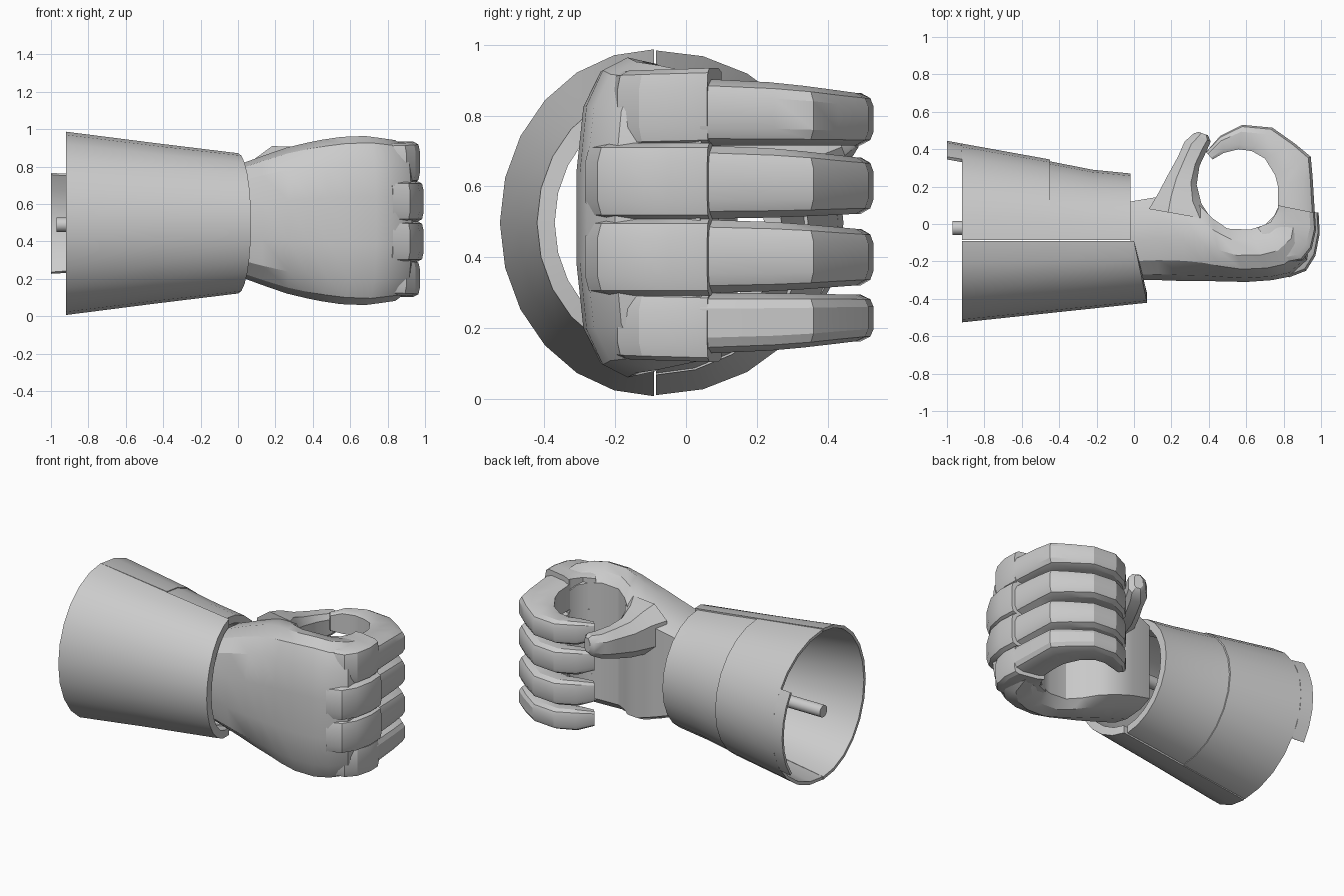
import bpy, bmesh, math
from mathutils import Vector

cube = bpy.data.objects.get("Cube")
if cube:
    bpy.data.objects.remove(cube, do_unlink=True)

grey = bpy.data.materials.new("plain grey")
grey.use_nodes = True
COLOUR = (0.6, 0.6, 0.6, 1)
grey.diffuse_color = COLOUR
grey.node_tree.nodes["Principled BSDF"].inputs["Base Color"].default_value = COLOUR


def loft(name, sections, angle=30):
    """Skin matching closed loops and close both ends with strips of quads."""
    bm = bmesh.new()
    rings = [[bm.verts.new(p) for p in s] for s in sections]
    n = len(rings[0])
    for a, b in zip(rings, rings[1:]):
        for i in range(n):
            j = (i + 1) % n
            bm.faces.new((a[i], a[j], b[j], b[i]))
    for r in (rings[0], rings[-1]):
        for i in range(n // 2 - 1):
            bm.faces.new((r[i], r[i + 1], r[n - 2 - i], r[n - 1 - i]))
    bmesh.ops.recalc_face_normals(bm, faces=bm.faces)
    me = bpy.data.meshes.new(name)
    bm.to_mesh(me)
    bm.free()
    me.materials.append(grey)
    ob = bpy.data.objects.new(name, me)
    bpy.context.collection.objects.link(ob)
    bpy.ops.object.select_all(action='DESELECT')
    ob.select_set(True)
    bpy.context.view_layer.objects.active = ob
    bpy.ops.object.shade_smooth_by_angle(angle=math.radians(angle))


def section(inner, outer, z, half, shape):
    """Loop across a limb: shape gives (inner-to-outer fraction, height fraction)."""
    a, b = Vector(inner), Vector(outer)
    pts = []
    for side in (1, -1):
        for t, h in (shape if side == 1 else shape[::-1]):
            p = a.lerp(b, t)
            pts.append((p.x, p.y, z + side * h * half))
    return pts


# Cuff: two half shells that meet along a thin side gap, thicker at the wrist
SPLIT, MID = -0.088, 0.497


def shell(name, side, stations, spread=90, bulge=0.0, steps=12):
    sections = []
    for k, (x, ry, rz) in enumerate(stations):
        wall = 0.05 + 0.033 * x
        loop = []
        for w in (0, wall):
            arc = []
            for i in range(steps + 1):
                a = math.radians(-spread + 2 * spread * i / steps)
                push = bulge * math.cos(a) if k == len(stations) - 1 else 0
                arc.append((x + push, SPLIT + side * (0.003 + (ry - w) * math.cos(a)),
                            MID + (rz - w) * math.sin(a)))
            loop += arc if w == 0 else arc[::-1]
        sections.append(loop)
    loft(name, sections)


shell("front_cuff", -1, [(-0.92, 0.435, 0.49), (-0.45, 0.385, 0.43), (0, 0.33, 0.375)],
      bulge=0.07)
shell("back_cuff", 1, [(-0.92, 0.515, 0.487), (-0.45, 0.43, 0.43)])
shell("back_cuff_wrist", 1, [(-0.45, 0.42, 0.425), (-0.22, 0.375, 0.395), (-0.02, 0.355, 0.372)])
shell("back_cuff_tab", 1, [(-1, 0.53, 0.495), (-0.92, 0.515, 0.487)], spread=33, steps=6)

# Connecting rod through the cuff
bpy.ops.mesh.primitive_cylinder_add(vertices=16, radius=0.038, depth=1.0,
                                    location=(-0.47, -0.022, 0.49),
                                    rotation=(0, math.pi / 2, 0))
rod = bpy.context.object
rod.name = "connecting_rod"
rod.data.materials.append(grey)
bpy.ops.object.shade_smooth_by_angle(angle=math.radians(30))

# Palm, rounded over the back of the hand and running on inside the knuckles
PALM = [(0, 0.84), (0.2, 0.96), (0.5, 1), (0.76, 0.92), (0.93, 0.7), (1, 0.28)]
palm = [((-0.02, 0.12), (-0.02, -0.3), 0.29), ((0.13, 0.145), (0.13, -0.3), 0.345),
        ((0.25, 0.145), (0.27, -0.305), 0.39), ((0.35, 0.1), (0.38, -0.305), 0.415),
        ((0.42, 0.03), (0.48, -0.307), 0.432), ((0.5, -0.025), (0.6, -0.31), 0.447),
        ((0.62, -0.03), (0.74, -0.3), 0.452), ((0.7, -0.005), (0.84, -0.28), 0.44),
        ((0.75, 0.045), (0.93, -0.2), 0.43), ((0.77, 0.09), (0.965, 0.04), 0.4)]
loft("palm", [section(a, b, 0.512, h, PALM) for a, b, h in palm])

# Fingers: a knuckle block each, then a curled finger around the grip hole
FINGER = [(0, 0.88), (0.2, 1), (0.72, 1), (0.93, 0.8), (1, 0.48)]
KNUCKLE = [(0, 0.9), (0.2, 1), (0.85, 1), (0.96, 0.88), (1, 0.5)]
knuckle = [((0.66, -0.02), (0.83, -0.285)), ((0.73, 0.01), (0.92, -0.25)),
           ((0.76, 0.06), (0.97, -0.17)), ((0.77, 0.08), (0.993, -0.05)),
           ((0.77, 0.1), (0.987, 0.06))]
curl = [((0.77, 0.04), (0.968, 0.04)), ((0.77, 0.2), (0.955, 0.25)),
        ((0.755, 0.26), (0.945, 0.36)), ((0.7, 0.35), (0.86, 0.43)),
        ((0.63, 0.39), (0.74, 0.515)), ((0.56, 0.4), (0.58, 0.53)),
        ((0.48, 0.38), (0.46, 0.47)), ((0.42, 0.345), (0.385, 0.385))]
# name, knuckle height and half width, finger base and tip likewise, side of the hand
fingers = [("index", 0.826, 0.108, 0.81, 0.094, 0.79, 0.074, 1),
           ("middle", 0.614, 0.108, 0.612, 0.104, 0.602, 0.08, 0),
           ("ring", 0.4, 0.108, 0.402, 0.104, 0.4, 0.08, 0),
           ("little", 0.2, 0.096, 0.213, 0.086, 0.228, 0.066, -1)]
for name, kz, khalf, z, half, tip_z, tip_half, edge in fingers:
    parts = []
    for k, (a, b) in enumerate(knuckle):
        # Outer knuckles start tucked into the rounded back of the hand
        tuck = abs(edge) * (1 - k / 4)
        b = (b[0] - 0.02 * abs(edge), b[1] + 0.075 * tuck)
        parts.append(section(a, b, kz - 0.01 * edge * tuck, khalf, KNUCKLE))
    loft(name + "_knuckle", parts, 25)
    last = len(curl) - 1
    parts = []
    for k, (a, b) in enumerate(curl):
        t = min(1, k / 4)
        width = half + (tip_half - half) * t - (0.02 if k == last else 0)
        parts.append(section(a, b, z + (tip_z - z) * t, width, FINGER))
    loft(name + "_finger", parts, 25)

# Thumb, rising from the palm to meet the fingertips
THUMB = [(0, 0.6), (0.2, 0.97), (0.7, 1), (1, 0.5)]
thumb = [((0.42, 0.02), (0.08, 0.08), 0.76, 0.15), ((0.36, 0.11), (0.13, 0.165), 0.75, 0.14),
         ((0.335, 0.21), (0.18, 0.26), 0.735, 0.115), ((0.35, 0.31), (0.235, 0.36), 0.735, 0.095),
         ((0.39, 0.395), (0.27, 0.44), 0.74, 0.078), ((0.41, 0.44), (0.32, 0.485), 0.75, 0.065),
         ((0.395, 0.475), (0.345, 0.492), 0.755, 0.045)]
loft("thumb", [section(*s, THUMB) for s in thumb])
